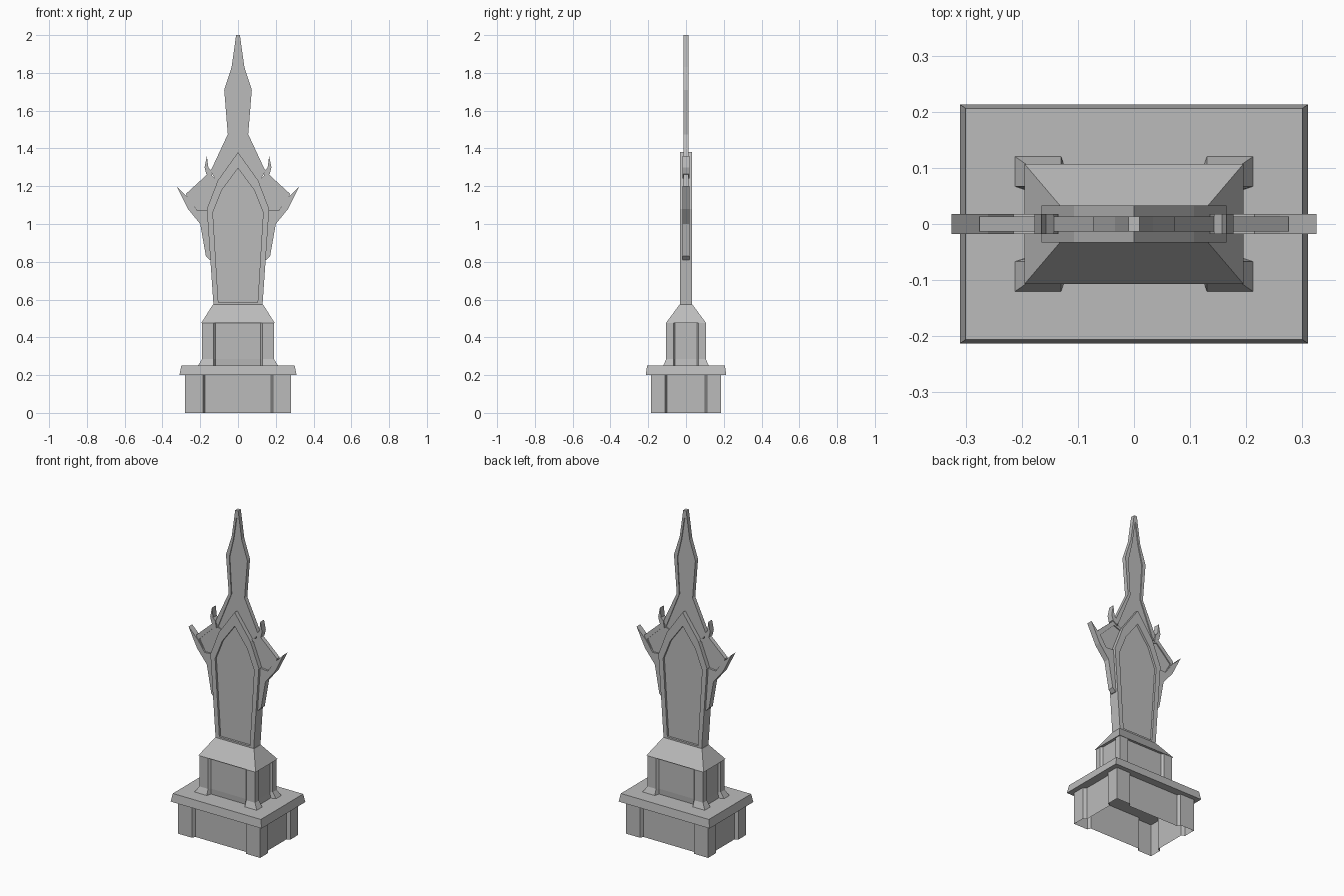
import bpy
import bmesh

cube = bpy.data.objects.get("Cube")
if cube:
    bpy.data.objects.remove(cube, do_unlink=True)

stone = bpy.data.materials.new("grey_stone")
stone.use_nodes = True
GREY = (0.5, 0.5, 0.5, 1)
stone.diffuse_color = GREY
stone.node_tree.nodes["Principled BSDF"].inputs["Base Color"].default_value = GREY


def finish(name, bm):
    bmesh.ops.recalc_face_normals(bm, faces=bm.faces)
    mesh = bpy.data.meshes.new(name)
    bm.to_mesh(mesh)
    bm.free()
    mesh.materials.append(stone)
    obj = bpy.data.objects.new(name, mesh)
    bpy.context.collection.objects.link(obj)
    return obj


def bridge(bm, a, b):
    for i in range(len(a)):
        j = (i + 1) % len(a)
        bm.faces.new((a[i], a[j], b[j], b[i]))


def loft(name, sections, bottom=True, top=True):
    """Stack horizontal outlines, each given as (z, points)."""
    bm = bmesh.new()
    rings = [[bm.verts.new((x, y, z)) for x, y in pts] for z, pts in sections]
    for a, b in zip(rings, rings[1:]):
        bridge(bm, a, b)
    if bottom:
        bm.faces.new(rings[0])
    if top:
        bm.faces.new(rings[-1])
    return finish(name, bm)


def rect(hx, hy):
    return [(-hx, -hy), (hx, -hy), (hx, hy), (-hx, hy)]


def notched(hx, hy, nx, ny, d, c=0.01):
    """Rectangle with a shallow recess in the middle of every side."""
    corner = [(nx - c, hy - d), (nx, hy), (hx, hy), (hx, ny), (hx - d, ny - c)]
    q2 = [(x, -y) for x, y in reversed(corner)]
    half = corner + q2
    return half + [(-x, y) for x, y in reversed(half)]


def plate(name, outline, t):
    """Upright flat plate with half thickness t."""
    bm = bmesh.new()
    front, back = [[bm.verts.new((x, y, z)) for x, z in outline] for y in (-t, t)]
    bridge(bm, front, back)
    bm.faces.new(front)
    bm.faces.new(back)
    return finish(name, bm)


def framed(name, outer, inner, t, r):
    """Upright plate with a raised rim and a panel sunk to r on both faces."""
    bm = bmesh.new()
    edges = []
    for s in (-1, 1):
        rim, lip, sunk = [
            [bm.verts.new((x, s * y, z)) for x, z in pts]
            for pts, y in ((outer, t), (inner, t), (inner, r))]
        bridge(bm, rim, lip)
        bridge(bm, lip, sunk)
        bm.faces.new(sunk)
        edges.append(rim)
    bridge(bm, *edges)
    return finish(name, bm)


def both(half):
    return half + [(-x, z) for x, z in reversed(half) if x > 0]


def flip(pts, s):
    return [(s * x, z) for x, z in pts]


# Pedestal
lower = notched(0.28, 0.185, 0.185, 0.11, 0.02)
loft("lower_pedestal", [(0, lower), (0.2, lower)], bottom=False, top=False)
loft("pedestal_slab", [(0.2, rect(0.31, 0.213)), (0.25, rect(0.30, 0.206))])
upper = notched(0.19, 0.105, 0.13, 0.067, 0.012)
loft("upper_pedestal", [
    (0.25, notched(0.212, 0.12, 0.13, 0.067, 0.03)),
    (0.285, upper), (0.475, upper)])
loft("pedestal_roof", [(0.475, rect(0.195, 0.107)), (0.575, rect(0.132, 0.033))])

# Central tablet with a sunken panel
framed("tablet",
       both([(0, 1.38), (0.107, 1.23), (0.165, 1.08), (0.13, 0.575)]),
       both([(0, 1.295), (0.085, 1.18), (0.133, 1.06), (0.104, 0.585)]),
       0.033, 0.02)

# Spire above the tablet
framed("spire",
       both([(0.01, 2.0), (0.034, 1.83), (0.073, 1.71), (0.054, 1.475),
             (0.145, 1.28), (0.1, 1.2)]),
       both([(0.002, 1.955), (0.022, 1.82), (0.05, 1.70), (0.037, 1.475),
             (0.128, 1.25), (0.09, 1.225)]),
       0.013, 0.007)

# Wings, side blades and small horns
wing_outer = [(0.155, 1.27), (0.275, 1.16), (0.24, 1.06), (0.14, 1.04), (0.1, 1.22)]
wing_inner = [(0.155, 1.238), (0.255, 1.14), (0.215, 1.068), (0.16, 1.07), (0.108, 1.22)]
blade = [(0.325, 1.2), (0.26, 1.135), (0.215, 1.07), (0.155, 1.075),
         (0.14, 0.81), (0.15, 0.81), (0.17, 0.83), (0.2, 1.0), (0.265, 1.08)]
horn = [(0.165, 1.36), (0.177, 1.3), (0.168, 1.265), (0.135, 1.24),
        (0.143, 1.285), (0.157, 1.3)]
for side, s in (("left", 1), ("right", -1)):
    framed(side + "_wing", flip(wing_outer, s), flip(wing_inner, s), 0.013, 0.007)
    plate(side + "_blade", flip(blade, s), 0.018)
    plate(side + "_horn", flip(horn, s), 0.018)
